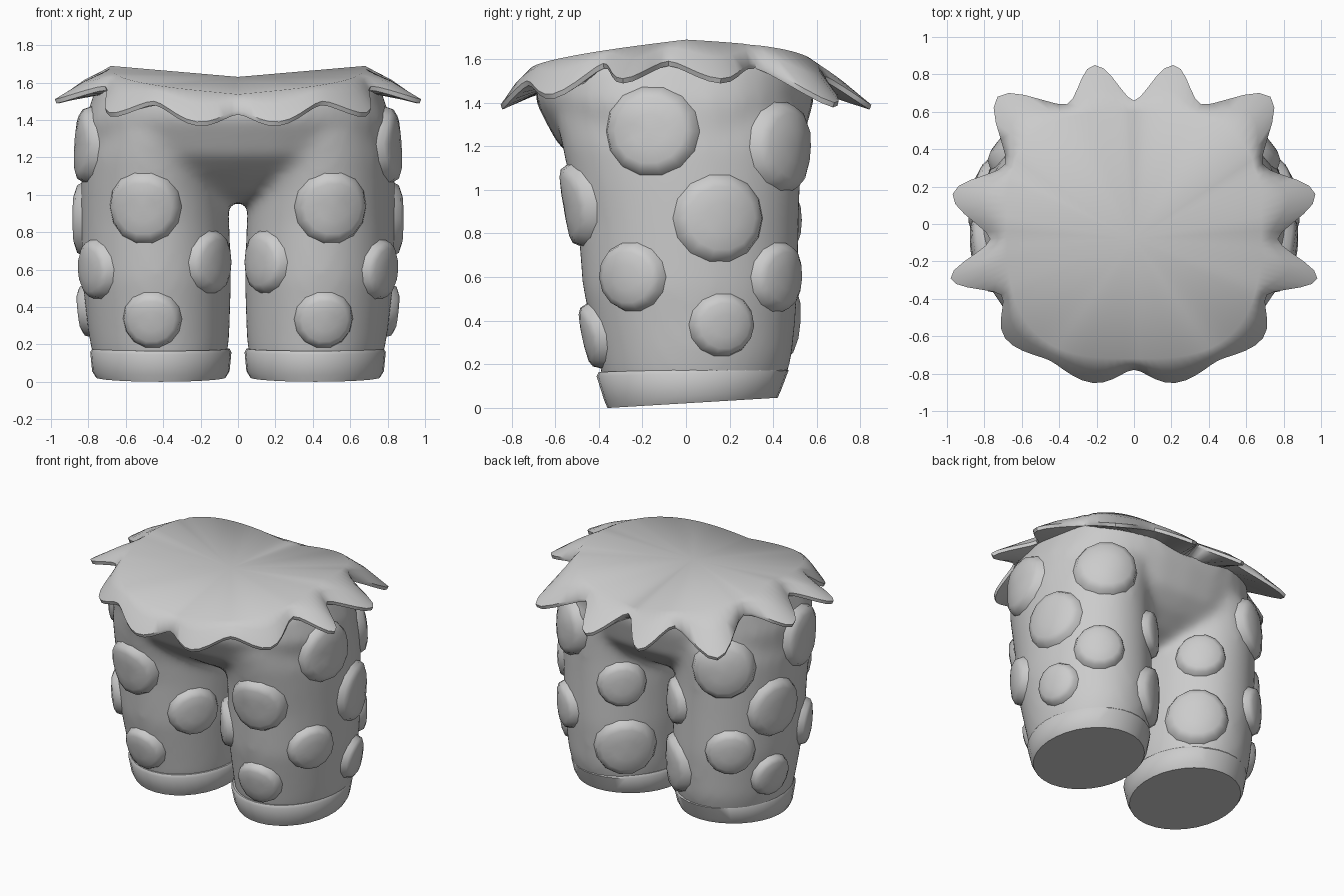
import bpy, bmesh, math
from mathutils import Vector
from mathutils.bvhtree import BVHTree

cube = bpy.data.objects.get("Cube")
if cube:
    bpy.data.objects.remove(cube)

grey = bpy.data.materials.new("light grey")
grey.use_nodes = True
grey.diffuse_color = (0.6, 0.6, 0.6, 1)
grey.node_tree.nodes["Principled BSDF"].inputs["Base Color"].default_value = (0.6, 0.6, 0.6, 1)


def finish(name, bm, angle=50):
    bmesh.ops.recalc_face_normals(bm, faces=bm.faces)
    mesh = bpy.data.meshes.new(name)
    bm.to_mesh(mesh)
    bm.free()
    ob = bpy.data.objects.new(name, mesh)
    bpy.context.collection.objects.link(ob)
    mesh.materials.append(grey)
    bpy.ops.object.select_all(action="DESELECT")
    ob.select_set(True)
    bpy.context.view_layer.objects.active = ob
    bpy.ops.object.shade_smooth_by_angle(angle=math.radians(angle))
    return ob


def power(v, e):
    return math.copysign(abs(v) ** e, v)


def oval(x0, x1, y0, y1, z, expo=2.0, n=32, tilt=0.0):
    """Closed superellipse ring; tilt raises z towards the back."""
    ring = []
    for i in range(n):
        a = math.tau * i / n
        x = (x0 + x1) / 2 + (x1 - x0) / 2 * power(math.cos(a), 2 / expo)
        y = (y0 + y1) / 2 + (y1 - y0) / 2 * power(math.sin(a), 2 / expo)
        ring.append(Vector((x, y, z + tilt * (y - y0))))
    return ring


def bridge(bm, rings):
    """Skin neighbouring rings and return their vertex loops."""
    loops = [[bm.verts.new(p) for p in r] for r in rings]
    n = len(rings[0])
    for lo, hi in zip(loops, loops[1:]):
        for i in range(n):
            j = (i + 1) % n
            bm.faces.new((lo[i], lo[j], hi[j], hi[i]))
    return loops


def fan(bm, loop, centre):
    c = bm.verts.new(centre)
    for i in range(len(loop)):
        bm.faces.new((loop[i], loop[(i + 1) % len(loop)], c))


def loft(bm, rings, top_z=None):
    """Skin the rings and close both ends with fans."""
    loops = bridge(bm, rings)
    for loop, z in ((loops[0], None), (loops[-1], top_z)):
        mid = sum((v.co for v in loop), Vector()) / len(loop)
        if z is not None:
            mid.z = z
        fan(bm, loop, mid)


def mirror_x(ring, s):
    return [Vector((p.x * s, p.y, p.z)) for p in ring]


def cover_z(x, y):
    x = min(abs(x), 0.68)
    return 1.58 + 0.16 * x - 0.06 * abs(y) - 0.09 * x * max(0, -y)


# Shorts: two legs and a hip block, blended into one skin
bm = bmesh.new()
leg = [oval(0.06, 0.77, -0.38, 0.45, 0.1), oval(0.045, 0.80, -0.41, 0.49, 0.25),
       oval(0.035, 0.835, -0.475, 0.515, 0.55), oval(0.045, 0.84, -0.50, 0.52, 0.85),
       oval(0.06, 0.84, -0.53, 0.525, 1.02), oval(0.06, 0.835, -0.57, 0.535, 1.2),
       oval(0.06, 0.80, -0.60, 0.54, 1.34)]
for s in (1, -1):
    loft(bm, [mirror_x(r, s) for r in leg])
hips = [oval(-0.55, 0.55, -0.16, 0.16, 0.96, 2.3), oval(-0.68, 0.68, -0.33, 0.31, 1.02, 2.3),
        oval(-0.78, 0.78, -0.47, 0.44, 1.11, 2.3), oval(-0.83, 0.83, -0.59, 0.53, 1.21, 2.3),
        oval(-0.82, 0.82, -0.69, 0.585, 1.4, 2.5), oval(-0.74, 0.74, -0.70, 0.6, 1.5, 2.7)]
for p in hips[-1]:
    p.z = cover_z(p.x, p.y) - 0.05
loft(bm, hips, 1.5)
shorts = finish("shorts", bm, 60)
remesh = shorts.modifiers.new("blend", "REMESH")
remesh.mode = "VOXEL"
remesh.voxel_size = 0.025
remesh.use_smooth_shade = True
soften = shorts.modifiers.new("soften", "SMOOTH")
soften.iterations = 22
bpy.context.view_layer.update()
skin = BVHTree.FromObject(shorts, bpy.context.evaluated_depsgraph_get())

# Cuffs, slightly higher at the back
for s, side in ((1, "left"), (-1, "right")):
    bm = bmesh.new()
    rings = [oval(0.065, 0.76, -0.36, 0.42, 0.0, tilt=0.06),
             oval(0.045, 0.78, -0.375, 0.435, 0.035, tilt=0.055),
             oval(0.035, 0.79, -0.41, 0.47, 0.145, tilt=0.03),
             oval(0.045, 0.78, -0.40, 0.46, 0.165, tilt=0.027),
             oval(0.08, 0.74, -0.36, 0.42, 0.165, tilt=0.027)]
    loft(bm, [mirror_x(r, s) for r in rings])
    finish(side + "_cuff", bm, 45)

# Raised spots: angle around the leg, height, radius
spots = [(-25, 1.27, 0.215), (66, 1.2, 0.215), (-82, 0.93, 0.2), (19, 0.87, 0.21),
         (118, 0.86, 0.165), (-39, 0.6, 0.167), (61, 0.6, 0.167), (228, 0.64, 0.175),
         (-86, 0.33, 0.16), (22, 0.38, 0.152), (121, 0.4, 0.21)]
dome = [(0.35, 0.053), (0.7, 0.047), (0.88, 0.033), (1.0, -0.012)]
SIDES = 14
for s, side in ((1, "left"), (-1, "right")):
    bm = bmesh.new()
    for deg, z, radius in spots:
        a = math.radians(deg)
        out = Vector((s * math.cos(a), math.sin(a), 0))
        axis = Vector((s * 0.43, 0.02, z))
        # Start between the legs when the spot faces the other leg
        reach = 1.2 if math.cos(a) > 0 else 0.52
        hit, normal, _, _ = skin.ray_cast(axis + out * reach, -out)
        if hit is None:
            continue
        normal = (normal + out).normalized()
        u = normal.cross(Vector((0, 0, 1))).normalized()
        v = normal.cross(u)

        def drape(k, b, lift):
            p = hit + (u * 1.06 * math.cos(b) + v * math.sin(b)) * radius * k
            near, n, _, _ = skin.find_nearest(p)
            flat = p - normal * (p - near).dot(normal)
            return flat.lerp(near, 0.4) + normal.lerp(n, 0.5) * lift

        rings = [[drape(k, math.tau * i / SIDES, lift) for i in range(SIDES)]
                 for k, lift in dome]
        fan(bm, bridge(bm, rings)[0], drape(0, 0, 0.055))
    finish(side + "_spots", bm, 80)

# Leafy cover: alternate valleys and tips, front centre to back centre
half = [(0, -0.78, 1.45), (0.22, -0.85, 1.39), (0.45, -0.73, 1.50), (0.69, -0.61, 1.44),
        (0.71, -0.38, 1.58), (0.98, -0.29, 1.51), (0.77, -0.08, 1.59), (0.97, 0.16, 1.51),
        (0.69, 0.32, 1.58), (0.73, 0.68, 1.40), (0.36, 0.64, 1.52), (0.21, 0.85, 1.39),
        (0, 0.66, 1.52)]
knots = [Vector(p) for p in half]
knots += [Vector((-p.x, p.y, p.z)) for p in reversed(knots[1:-1])]
edge = []
count = len(knots)
for i in range(count):
    p0, p1, p2, p3 = (knots[(i + d) % count] for d in (-1, 0, 1, 2))
    # Odd knots are tips: rounder than the valleys
    pull1, pull2 = (0.65, 0.35) if i % 2 else (0.35, 0.65)
    tan1, tan2 = (p2 - p0) * pull1, (p3 - p1) * pull2
    for q in range(5):
        t = q / 5
        edge.append(p1 * (2 * t**3 - 3 * t**2 + 1) + tan1 * (t**3 - 2 * t**2 + t)
                    + p2 * (3 * t**2 - 2 * t**3) + tan2 * (t**3 - t**2))


def rim_point(p):
    ay = 0.72 if p.y < 0 else 0.6
    k = ((abs(p.x) / 0.68) ** 3 + (abs(p.y) / ay) ** 3) ** (-1 / 3)
    k = min(k, 0.93)
    return Vector((p.x * k, p.y * k, cover_z(p.x * k, p.y * k)))


bm = bmesh.new()
rim = [rim_point(p) for p in edge]
middle = [a.lerp(b, 0.5) + Vector((0, 0, 0.015)) for a, b in zip(rim, edge)]
lip = [Vector((p.x * 0.99, p.y * 0.99, p.z - 0.022)) for p in edge]
under = [Vector((p.x * 0.92, p.y * 0.92, p.z - 0.1)) for p in rim]
loops = bridge(bm, [rim, middle, edge, lip, under])
fan(bm, loops[0], (0, -0.08, 1.63))
finish("leafy_cover", bm, 50)
